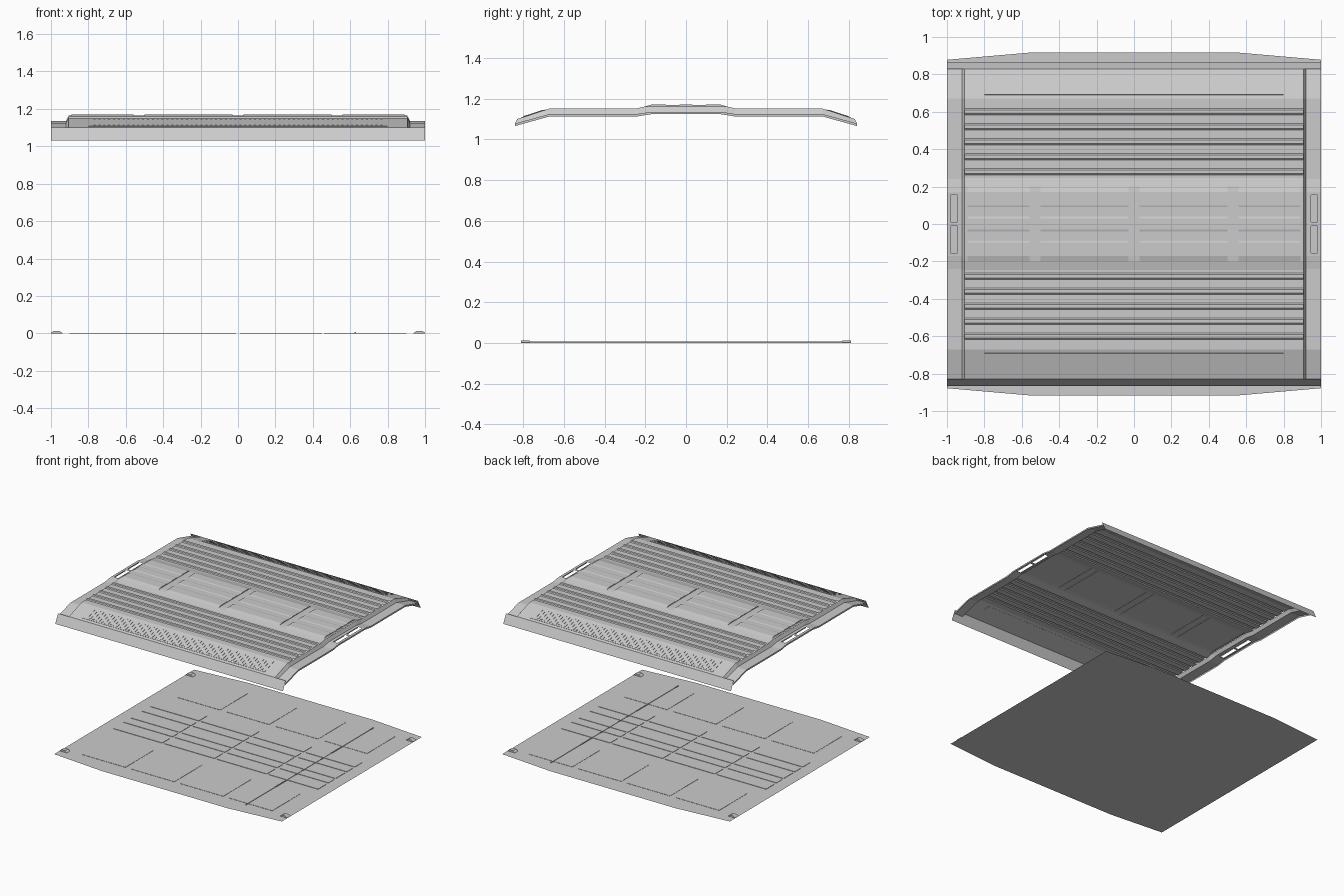
import bpy, bmesh, math
from mathutils import Matrix, Vector

if "Cube" in bpy.data.objects:
    bpy.data.objects.remove(bpy.data.objects["Cube"])


def finish(name, bm):
    bmesh.ops.remove_doubles(bm, verts=bm.verts, dist=1e-5)
    me = bpy.data.meshes.new(name)
    bm.to_mesh(me)
    bm.free()
    ob = bpy.data.objects.new(name, me)
    bpy.context.collection.objects.link(ob)
    return ob


def mirrored(half):
    """Half profile (y from outside to centre) -> full profile from -y to +y."""
    return [(-y, z) for y, z in half] + [(y, z) for y, z in reversed(half)]


def loft(bm, rings, skip=()):
    """Join (x, profile) rings of equal length; skip holds (ring, segment) cells."""
    vs = [[bm.verts.new((x, y, z)) for y, z in prof] for x, prof in rings]
    for i in range(len(vs) - 1):
        for j in range(len(vs[0]) - 1):
            if (i, j) not in skip:
                bm.faces.new((vs[i][j], vs[i + 1][j], vs[i + 1][j + 1], vs[i][j + 1]))


def box(bm, x0, x1, y0, y1, z0, z1, mat=Matrix()):
    m = mat @ Matrix.Translation(((x0 + x1) / 2, (y0 + y1) / 2, (z0 + z1) / 2))
    m = m @ Matrix.Diagonal((x1 - x0, y1 - y0, z1 - z0, 1))
    bmesh.ops.create_cube(bm, size=1, matrix=m)


# Main roof sheet with ribs running across
half = [(.83, 1.10), (.67, 1.152)]
for k in range(5):
    y = .60 - k * .08
    half += [(y + .017, 1.152), (y + .010, 1.158), (y - .010, 1.158), (y - .017, 1.152)]
half += [(.245, 1.152), (.20, 1.162), (.17, 1.165)]
bm = bmesh.new()
loft(bm, [(-.905, mirrored(half)), (.905, mirrored(half))])
finish("roof_sheet", bm)

# Four raised panels along the roof centre
for i, (a, b) in enumerate([(-.89, -.56), (-.50, -.03), (.03, .50), (.56, .89)]):
    bm = bmesh.new()
    prof = mirrored([(.20, 1.162), (.17, 1.171), (.10, 1.171), (.09, 1.168), (.04, 1.168), (.03, 1.171)])
    low = [(y, 1.162) for y, z in prof]
    loft(bm, [(a, low), (a, prof), (b, prof), (b, low)])
    finish(f"roof_panel_{i + 1}", bm)

# Lower side edges: riser, flat strip, outer lip, and a slotted centre
main = mirrored([(.83, 1.10), (.67, 1.152), (.245, 1.152), (.20, 1.162)])
side = mirrored([(.84, 1.078), (.67, 1.125), (.24, 1.125), (.17, 1.136)])
lip = [(y, z - .012) for y, z in side]
for s, label in ((1, "right"), (-1, "left")):
    bm = bmesh.new()
    loft(bm, [(s * .905, main), (s * .92, side), (s, side), (s, lip)], skip={(1, 3)})
    ys = [-.17, -.155, -.01, .01, .155, .17]
    flat = [(y, 1.136) for y in ys]
    loft(bm, [(s * x, flat) for x in (.92, .945, .98, 1)], skip={(1, 1), (1, 3)})
    # rim around the slots
    for y0, y1 in ((-.155, -.01), (.01, .155)):
        for x in (.945, .98):
            loft(bm, [(s * x, [(y0, 1.136), (y1, 1.136)]), (s * x, [(y0, 1.128), (y1, 1.128)])])
    finish(f"roof_side_{label}", bm)

# Skirts and long vents at front and back
ang = math.atan2(.052, .16)
for s, label in ((-1, "front"), (1, "back")):
    bm = bmesh.new()
    loft(bm, [(x, [(s * .83, 1.10), (s * .865, 1.03)]) for x in (-1, 1)])
    finish(f"{label}_skirt", bm)

    bm = bmesh.new()
    m = Matrix.Translation((0, s * .75, 1.126)) @ Matrix.Rotation(-s * ang, 4, 'X')
    box(bm, -.8, .8, -.062, .062, -.001, .002, m)
    for k in range(60):
        x = -.767 + k * .026
        box(bm, x - .005, x + .005, -.05, .05, .001, .004, m)
    finish(f"{label}_vent", bm)

# Floor plate with slightly bowed front and back
bm = bmesh.new()
outline = [(-1, -.878), (-.55, -.917), (.55, -.917), (1, -.878)]
pts = outline + [(-x, -y) for x, y in outline]
bm.faces.new([bm.verts.new((x, y, 0)) for x, y in pts])
finish("floor_plate", bm)

# Thin floor panels at front and back
bm = bmesh.new()
for s in (-1, 1):
    for k in range(4):
        x = -.64 + k * .43
        y0, y1 = sorted((s * .42, s * .77))
        box(bm, x - .19, x + .19, y0, y1, 0, .002)
finish("floor_panels", bm)

# Central floor strips, in blocks either side of the middle gap
bm = bmesh.new()
for a, b in ((-.90, -.47), (-.45, -.01), (.01, .45), (.47, .90)):
    for y0, y1 in ((-.28, -.18), (-.15, -.08), (-.06, .06), (.08, .15), (.18, .28)):
        box(bm, a, b, y0, y1, 0, .003)
finish("floor_strips", bm)

# Single floor rail
bm = bmesh.new()
box(bm, .624, .630, -.80, .80, 0, .006)
finish("floor_rail", bm)

# Corner blocks with tapered tops
bm = bmesh.new()
for sx in (-1, 1):
    for sy in (-1, 1):
        ya, yb = sy * .77, sy * .81
        prof = [(.937, 0), (.955, .013), (.985, .013), (1.0, .003), (1.0, 0)]
        ends = [[bm.verts.new((sx * x, y, z)) for x, z in prof] for y in (ya, yb)]
        for j in range(len(prof) - 1):
            bm.faces.new((ends[0][j], ends[0][j + 1], ends[1][j + 1], ends[1][j]))
        bm.faces.new(ends[0])
        bm.faces.new(ends[1])
bmesh.ops.recalc_face_normals(bm, faces=bm.faces)
finish("floor_corner_blocks", bm)
